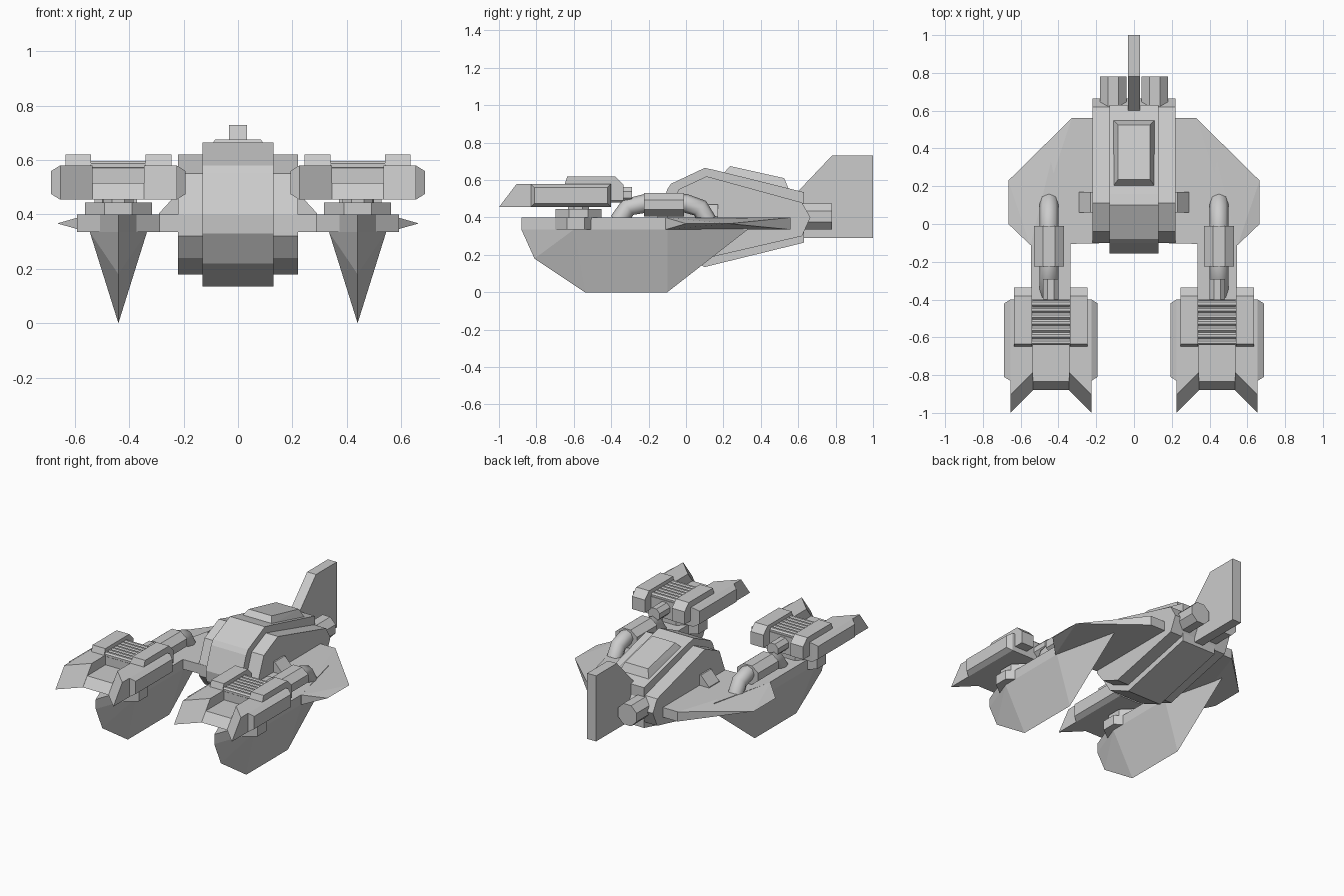
import bpy, bmesh, math
from mathutils import Matrix, Vector

if "Cube" in bpy.data.objects:
    bpy.data.objects.remove(bpy.data.objects["Cube"])

GX = 0.44  # sideways centre of each pontoon and gun


def finish(name, bm, mirror=False):
    bmesh.ops.recalc_face_normals(bm, faces=bm.faces)
    me = bpy.data.meshes.new(name)
    bm.to_mesh(me)
    bm.free()
    ob = bpy.data.objects.new(name, me)
    bpy.context.collection.objects.link(ob)
    if mirror:
        ob.modifiers.new("mirror", 'MIRROR')
    return ob


def hull(name, pts, mirror=False):
    """Convex solid around a few points."""
    bm = bmesh.new()
    for p in pts:
        bm.verts.new(p)
    res = bmesh.ops.convex_hull(bm, input=bm.verts[:])
    junk = {g for g in res["geom_interior"] + res["geom_unused"] if isinstance(g, bmesh.types.BMVert)}
    bmesh.ops.delete(bm, geom=list(junk), context='VERTS')
    bmesh.ops.dissolve_limit(bm, angle_limit=0.01, verts=bm.verts[:], edges=bm.edges[:])
    return finish(name, bm, mirror)


def slab(name, profile, x0, x1, mirror=False):
    """Side profile (y, z) extruded between two x values."""
    return hull(name, [(x, y, z) for y, z in profile for x in (x0, x1)], mirror)


def box(name, x, y, z, mirror=True):
    return hull(name, [(a, b, c) for a in x for b in y for c in z], mirror)


def tube(name, p, q, r, sides=8, scale=(1, 1, 1)):
    """Mirrored faceted cylinder from p to q."""
    p, q = Vector(p), Vector(q)
    rot = (q - p).to_track_quat('Z', 'Y').to_matrix().to_4x4()
    bm = bmesh.new()
    bmesh.ops.create_cone(bm, cap_ends=True, segments=sides, radius1=r, radius2=r,
                          depth=(q - p).length,
                          matrix=Matrix.Translation((p + q) / 2) @ Matrix.Diagonal((*scale, 1)) @ rot
                          @ Matrix.Rotation(math.pi / sides, 4, 'Z'))
    return finish(name, bm, True)


# central hull, side hulls and tail fin
slab("core_hull", [(-.155, .4), (-.15, .33), (-.1, .55), (-.08, .58), (.1, .665), (.16, .652), (.63, .535),
                   (.63, .265), (.1, .135), (-.08, .22)], -.13, .13)
slab("side_hull", [(-.1, .4), (-.1, .32), (-.04, .55), (.11, .62), (.62, .48), (.665, .4), (.62, .3),
                   (.1, .18), (-.04, .24)], -.22, .22)
slab("tail_fin", [(.59, .53), (.78, .73), (1, .73), (1, .29), (.63, .29)], -.033, .033)

# raised canopy panel on the sloped roof
hull("canopy", [(s * x, y, z) for s in (-1, 1) for x, y, z in
                ((.11, .2, .635), (.11, .55, .55), (.085, .235, .675), (.085, .525, .61))])

# engine nozzles
tube("engine_nozzle", (.11, .58, .405), (.11, .78, .405), .075)

# knife edged wings with small root blocks
hull("wing", [(x, y, z) for x, y in ((.1, -.1), (.55, -.11), (.33, .56), (.1, .56)) for z in (.335, .4)]
     + [(.665, 0, .367), (.665, .23, .367)], True)
hull("wing_root_block", [(x, y, z) for y in (.06, .17) for x, z in
                         ((.2, .47), (.23, .47), (.29, .405), (.29, .39), (.2, .39))], True)

# keel shaped pontoons
deck = [(0, -.88), (.105, -.6), (-.105, -.6), (.105, -.1), (-.105, -.1), (0, .33)]
keel = [(-.81, .18), (-.54, 0), (-.1, 0), (.33, .335)]
hull("pontoon", [(GX + x, y, z) for x, y in deck for z in (.335, .4)]
     + [(GX, y, z) for y, z in keel], True)

# gun pedestal
tube("pedestal_base", (GX, -.59, .335), (GX, -.59, .4), .165, 8, (1, .75, 1))
tube("pedestal_disc", (GX, -.575, .39), (GX, -.575, .445), .133)
tube("pedestal_neck", (GX, -.575, .44), (GX, -.575, .47), .06)

# gun body: channel floor, skewed prongs and bevelled cheek plates
slab("gun_channel", [(-.88, .455), (-.834, .515), (-.4, .515), (-.4, .455)], GX - .1, GX + .1, True)
box("gun_rib_bed", (GX - .1, GX + .1), (-.64, -.4), (.5, .575))
for side, s in (("outer", 1), ("inner", -1)):
    a, b = GX + s * .095, GX + s * .215
    hull(f"gun_prong_{side}", [(a, -.88, .455), (b, -1, .455), (a, -.785, .58), (b, -.905, .58)]
         + [(x, -.4, z) for x in (a, b) for z in (.455, .58)], True)
    hull(f"gun_cheek_{side}",
         [(b - s * .02, y, z) for y in (-.84, -.4) for z in (.455, .58)]
         + [(b, y, z) for y in (-.83, -.4) for z in (.455, .58)]
         + [(b + s * .032, y, z) for y in (-.81, -.42) for z in (.475, .56)], True)
    slab(f"gun_top_block_{side}", [(-.65, .575), (-.635, .62), (-.38, .62), (-.335, .575), (-.335, .49),
                                   (-.42, .49), (-.65, .56)], GX + s * .1, GX + s * .195, True)

# cooling ribs between the top blocks
for i in range(7):
    y = -.625 + i * .034
    tube(f"cooling_rib_{i + 1}", (GX - .1, y, .58), (GX + .1, y, .58), .018)

# feed pipe behind the gun
tube("gun_rear_pipe", (GX, -.42, .522), (GX, -.29, .522), .045)

# bent arm that links the gun to the wing
cu = bpy.data.curves.new("bent_arm", 'CURVE')
cu.dimensions = '3D'
cu.bevel_depth = .05
cu.bevel_resolution = 2
cu.use_fill_caps = True
path = [(-.36, .38), (-.31, .455), (-.22, .475), (0, .475), (.075, .45), (.115, .38)]
sp = cu.splines.new('POLY')
sp.points.add(len(path) - 1)
for pt, (y, z) in zip(sp.points, path):
    pt.co = (GX + .01, y, z, 1)
arm = bpy.data.objects.new("bent_arm", cu)
bpy.context.collection.objects.link(arm)
arm.modifiers.new("mirror", 'MIRROR')
tube("arm_sleeve", (GX + .01, -.225, .468), (GX + .01, -.01, .468), .085, 8, (1, 1, .8))
